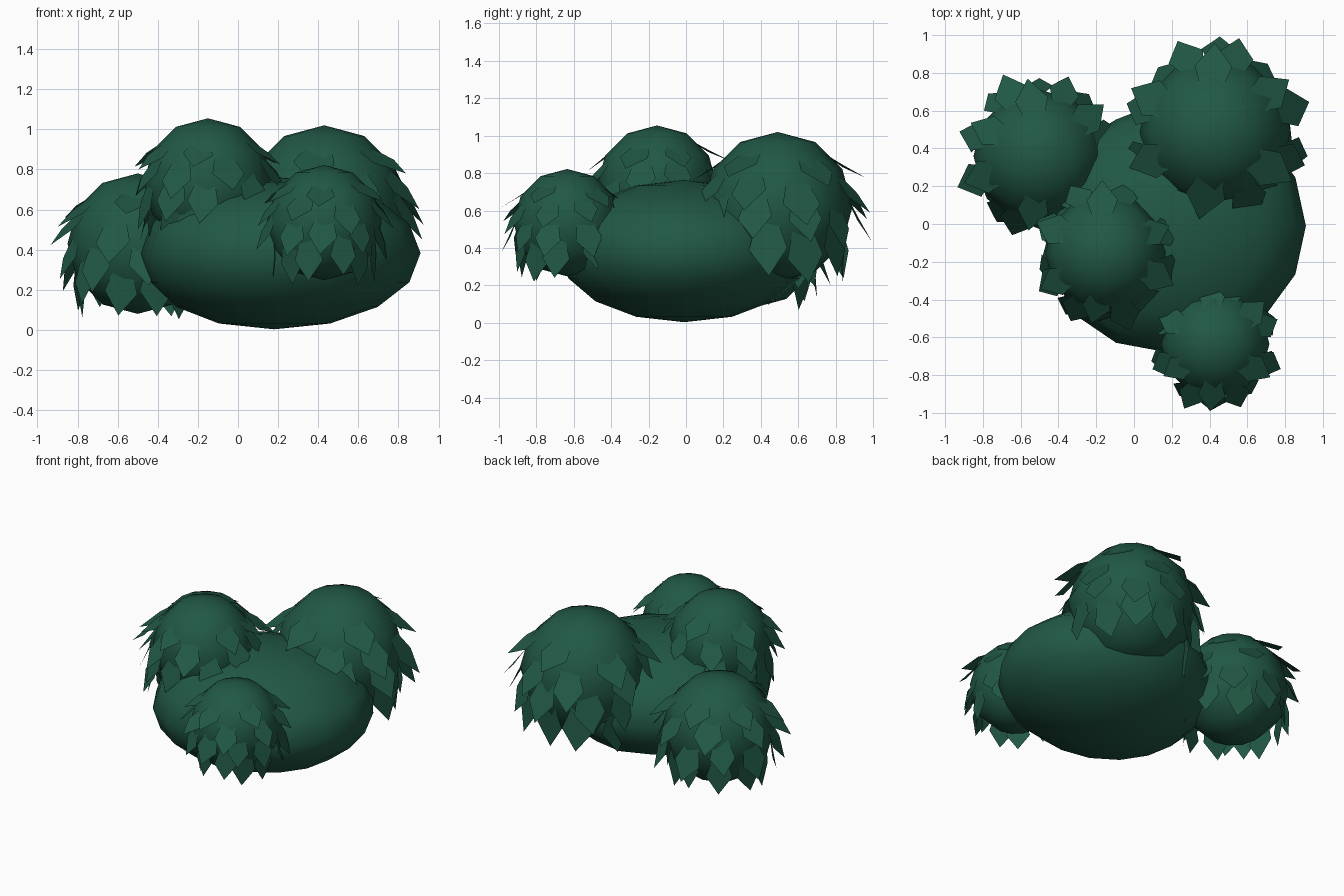
import bpy, bmesh, math, random
from mathutils import Vector

if "Cube" in bpy.data.objects:
    bpy.data.objects.remove(bpy.data.objects["Cube"])

random.seed(4)

green = bpy.data.materials.new("leaf_green")
green.diffuse_color = (0.015, 0.098, 0.060, 1)
green.use_nodes = True
green.node_tree.nodes["Principled BSDF"].inputs["Base Color"].default_value = green.diffuse_color


def finish(name, bm, smooth):
    mesh = bpy.data.meshes.new(name)
    bm.to_mesh(mesh)
    bm.free()
    mesh.materials.append(green)
    for p in mesh.polygons:
        p.use_smooth = smooth
    obj = bpy.data.objects.new(name, mesh)
    bpy.context.collection.objects.link(obj)
    return obj


def ball(name, centre, radii, segments, rings, left=1.0):
    bm = bmesh.new()
    bmesh.ops.create_uvsphere(bm, u_segments=segments, v_segments=rings, radius=1)
    for v in bm.verts:
        p = Vector(a * b for a, b in zip(v.co, radii))
        # The left half may be drawn in a little, most of all at the back
        if p.x < -0.001:
            p.x *= 1 - (1 - left) * min(1, v.co.x ** 2 * 1.2)
            if p.y > 0:
                p.y *= left
        v.co = Vector(centre) + p
    finish(name, bm, True)


# Leaf outline: sideways offset, distance from root to tip, lift (times the clump radius)
OUTLINE = [(-0.14, 0.0, 0), (-0.25, 0.36, 0), (0, 0.71, 0.03), (0.25, 0.36, 0), (0.14, 0.0, 0)]
# Leaf rings: latitude, number of leaves, outward tilt in degrees
RINGS = [(48, 6, 5), (27, 8, 11), (5, 10, 15), (-17, 11, 17)]


def leaves(name, centre, r):
    bm = bmesh.new()
    for i, (lat0, count, tilt0) in enumerate(RINGS):
        for k in range(count):
            lat = math.radians(lat0 + random.uniform(-6, 6))
            az = math.radians(-90) + math.tau * (k + 0.5 * (i % 2) + random.uniform(-.15, .15)) / count
            tilt = math.radians(tilt0 + random.uniform(-4, 4))
            size = r * random.uniform(0.92, 1.06)
            out = Vector((math.cos(az) * math.cos(lat), math.sin(az) * math.cos(lat), math.sin(lat)))
            side = Vector((-math.sin(az), math.cos(az), 0))
            down = side.cross(out) * -1
            if down.z > 0:
                down.negate()
            along = down * math.cos(tilt) + out * math.sin(tilt)
            along = (along + side * random.uniform(-0.15, 0.15)).normalized()
            across = out.cross(along).normalized()
            normal = along.cross(across)
            root = Vector(centre) + out * r * 0.93
            bm.faces.new([bm.verts.new(root + (across * a + along * b + normal * c) * size)
                          for a, b, c in OUTLINE])
    finish(name, bm, False)


# Large smooth bush body
ball("bush_body", (0.18, -0.01, 0.383), (0.73, 0.67, 0.38), 16, 8, left=0.91)

# Leafy clumps around the body
CLUMPS = {
    "front_left": ((-0.15, -0.155, 0.735), 0.32),
    "back_right": ((0.43, 0.49, 0.62), 0.40),
    "back_left": ((-0.50, 0.36, 0.43), 0.35),
    "front_right": ((0.43, -0.635, 0.535), 0.287),
}
for name, (centre, r) in CLUMPS.items():
    ball(name + "_clump", centre, (r, r, r), 12, 6)
    leaves(name + "_leaves", centre, r)
